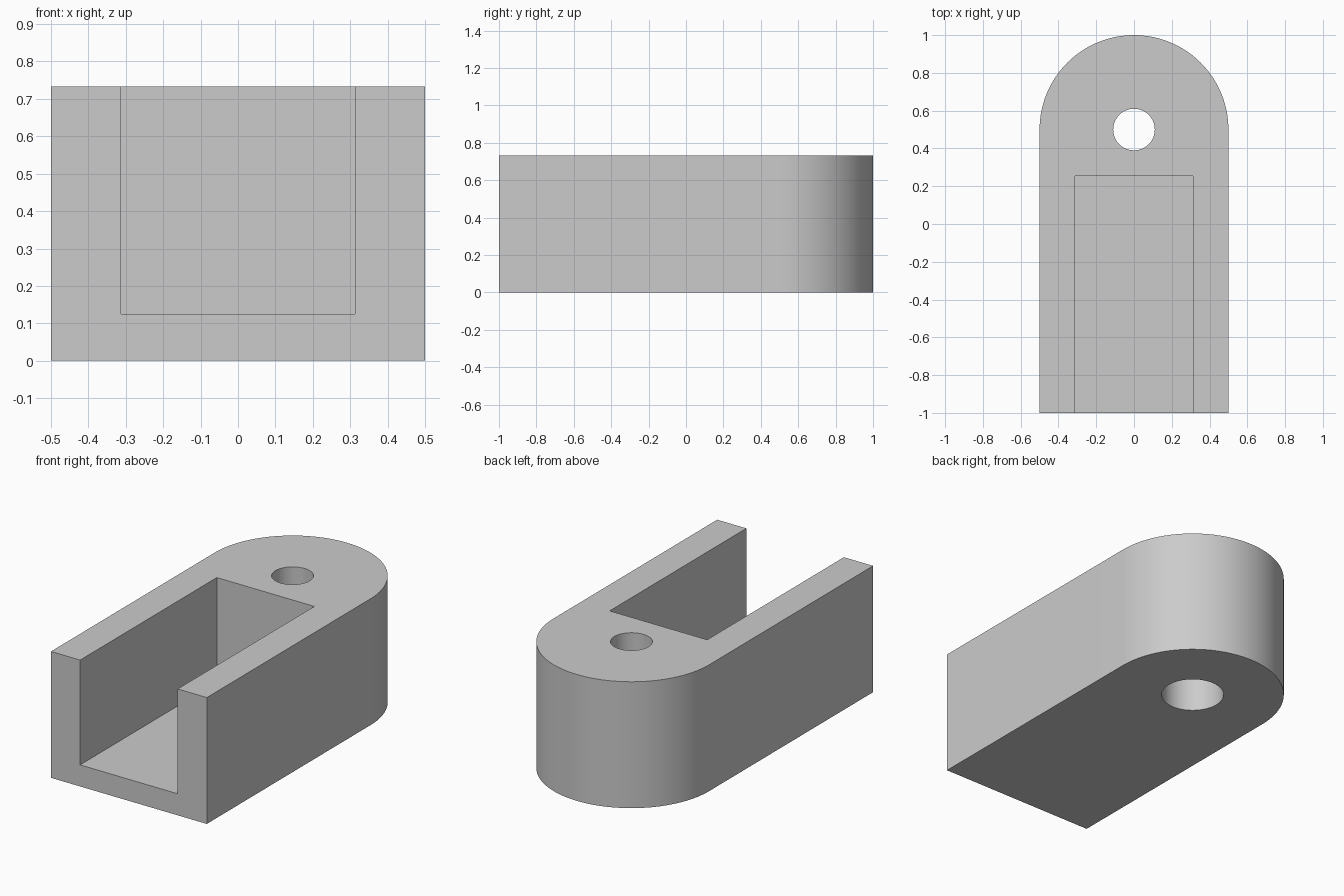
import bpy
import bmesh
import math

cube = bpy.data.objects.get("Cube")
if cube:
    bpy.data.objects.remove(cube, do_unlink=True)

HEIGHT = 0.733
RADIUS = 0.5
PIVOT_Y = 0.5
OVER = 0.1  # cutter overshoot past the body


def arc(radius, start, end, steps):
    """Points on an arc about the bolt hole centre."""
    angles = [start + (end - start) * i / steps for i in range(steps + 1)]
    return [(radius * math.cos(a), PIVOT_Y + radius * math.sin(a)) for a in angles]


def prism(name, outline, bottom, top):
    """Extrude a flat outline straight up."""
    bm = bmesh.new()
    face = bm.faces.new([bm.verts.new((x, y, bottom)) for x, y in outline])
    result = bmesh.ops.extrude_face_region(bm, geom=[face])
    raised = [v for v in result["geom"] if isinstance(v, bmesh.types.BMVert)]
    bmesh.ops.translate(bm, verts=raised, vec=(0, 0, top - bottom))
    bmesh.ops.recalc_face_normals(bm, faces=bm.faces)
    mesh = bpy.data.meshes.new(name)
    bm.to_mesh(mesh)
    bm.free()
    obj = bpy.data.objects.new(name, mesh)
    bpy.context.collection.objects.link(obj)
    return obj


def cut(body, cutter):
    """Subtract the cutter and discard it."""
    cutter.hide_render = True
    mod = body.modifiers.new(cutter.name, "BOOLEAN")
    mod.operation = "DIFFERENCE"
    mod.solver = "EXACT"
    mod.object = cutter
    bpy.context.view_layer.objects.active = body
    bpy.ops.object.modifier_apply(modifier=mod.name)
    bpy.data.objects.remove(cutter, do_unlink=True)


def cylinder_outline(radius):
    return arc(radius, 0, math.tau, 64)[:-1]


# Body: straight block with a rounded back end
outline = [(-RADIUS, -1), (RADIUS, -1)] + arc(RADIUS, 0, math.pi, 64)
body = prism("bracket_body", outline, 0, HEIGHT)

# Channel open at the front and top
half, back, floor = 0.313, 0.253, 0.125
channel = [(-half, -1 - OVER), (half, -1 - OVER), (half, back), (-half, back)]
cut(body, prism("channel_cutter", channel, floor, HEIGHT + OVER))

# Bolt hole with a wider recess underneath
cut(body, prism("bolt_hole_cutter", cylinder_outline(0.11), -OVER, HEIGHT + OVER))
cut(body, prism("bolt_recess_cutter", cylinder_outline(0.17), -OVER, 0.37))

# Plain grey material
grey = bpy.data.materials.new("plain_grey")
grey.use_nodes = True
colour = (0.6, 0.6, 0.6, 1)
grey.diffuse_color = colour
grey.node_tree.nodes["Principled BSDF"].inputs["Base Color"].default_value = colour
body.data.materials.clear()
body.data.materials.append(grey)

# Smooth round walls, sharp edges
bpy.ops.object.select_all(action="DESELECT")
body.select_set(True)
bpy.context.view_layer.objects.active = body
bpy.ops.object.shade_smooth_by_angle(angle=math.radians(30))
